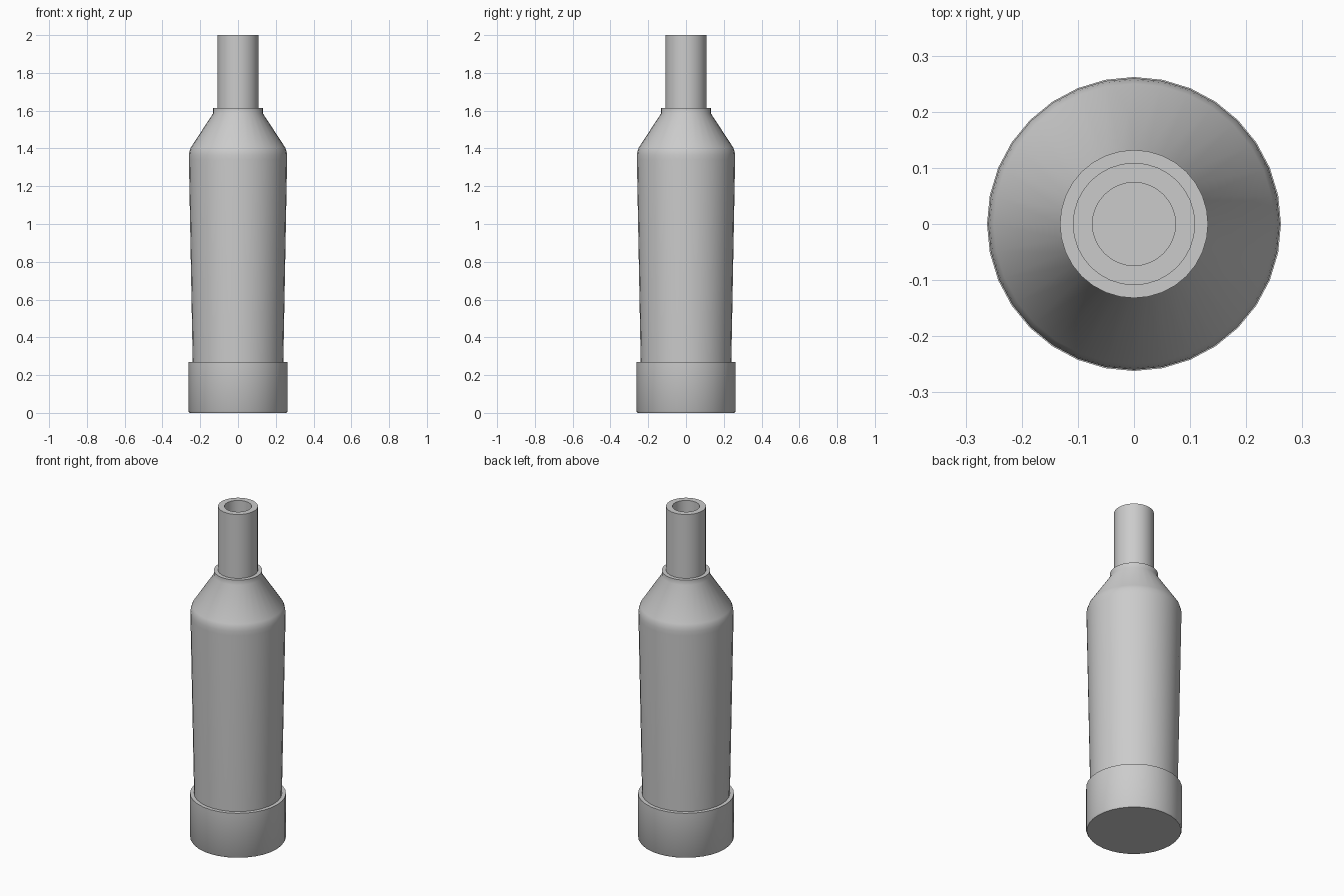
import bpy, bmesh, math

if "Cube" in bpy.data.objects:
    bpy.data.objects.remove(bpy.data.objects["Cube"])

SIDES = 32


def lathe(name, profile):
    """Revolve a (radius, z) profile about z and cap both ends."""
    bm = bmesh.new()
    rings = []
    for r, z in profile:
        rings.append([bm.verts.new((r * math.cos(2 * math.pi * i / SIDES),
                                    r * math.sin(2 * math.pi * i / SIDES), z))
                      for i in range(SIDES)])
    for a, b in zip(rings, rings[1:]):
        for i in range(SIDES):
            j = (i + 1) % SIDES
            bm.faces.new((a[i], a[j], b[j], b[i]))
    bm.faces.new(rings[0][::-1])
    bm.faces.new(rings[-1])
    bmesh.ops.recalc_face_normals(bm, faces=bm.faces[:])
    mesh = bpy.data.meshes.new(name)
    bm.to_mesh(mesh)
    bm.free()
    obj = bpy.data.objects.new(name, mesh)
    bpy.context.collection.objects.link(obj)
    bpy.ops.object.select_all(action='DESELECT')
    obj.select_set(True)
    bpy.context.view_layer.objects.active = obj
    bpy.ops.object.shade_smooth_by_angle(angle=math.radians(40))
    return obj


# Foot band with a softened lower edge and a flat ledge on top
foot = [(0.257, 0.0), (0.262, 0.008), (0.262, 0.27), (0.24, 0.27)]
# Tapered body widening upward into a rounded shoulder
body = [(0.26, 1.34), (0.26, 1.365), (0.257, 1.385), (0.25, 1.405), (0.132, 1.585)]
# Small collar and straight neck
neck = [(0.132, 1.615), (0.109, 1.615), (0.109, 2.0)]
# Mouth opening sunk into the neck
mouth = [(0.074, 2.0), (0.074, 1.615)]

lathe("bottle", foot + body + neck + mouth)
